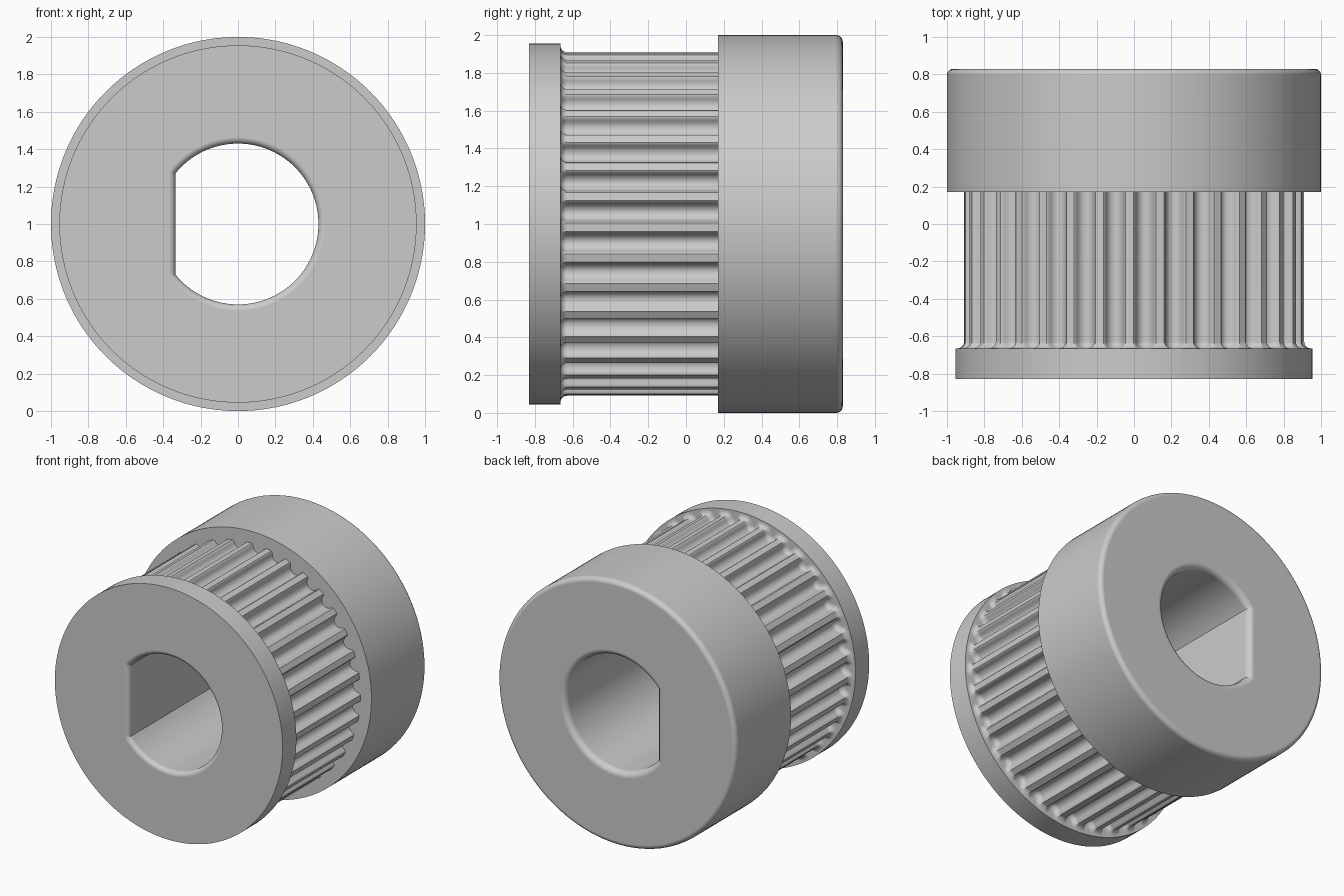
import bpy, bmesh
from math import sin, cos, tan, pi, acos, hypot, radians

cube = bpy.data.objects.get("Cube")
if cube:
    bpy.data.objects.remove(cube, do_unlink=True)

# Main sizes
TEETH, TIP_R = 35, 0.91
FLANGE_R, HUB_R, CORE_R = 0.955, 1.0, 0.8
FRONT, FLANGE_BACK, HUB_FRONT, BACK = -0.83, -0.665, 0.17, 0.83
BORE_R, FLAT = 0.43, 0.335
ARC_STEPS, FLAT_STEPS, FILLET_STEPS = 120, 40, 6

metal = bpy.data.materials.new("plain grey metal")
metal.use_nodes = True
GREY = (0.6, 0.6, 0.6, 1)
metal.diffuse_color = GREY
metal.node_tree.nodes["Principled BSDF"].inputs["Base Color"].default_value = GREY


def loft(name, rings, cyclic=False):
    """Join rings of equal point count; a ring is (y, [(x, z), ...])."""
    bm = bmesh.new()
    rows = [[bm.verts.new((x, y, z + 1)) for x, z in pts] for y, pts in rings]
    pairs = list(zip(rows, rows[1:]))
    if cyclic:
        pairs.append((rows[-1], rows[0]))
    for a, b in pairs:
        n = len(a)
        for j in range(n):
            k = (j + 1) % n
            bm.faces.new((a[j], a[k], b[k], b[j]))
    mesh = bpy.data.meshes.new(name)
    bm.to_mesh(mesh)
    bm.free()
    mesh.materials.append(metal)
    obj = bpy.data.objects.new(name, mesh)
    bpy.context.collection.objects.link(obj)
    bpy.ops.object.select_all(action='DESELECT')
    obj.select_set(True)
    bpy.context.view_layer.objects.active = obj
    bpy.ops.object.shade_smooth_by_angle(angle=radians(30))
    mod = obj.modifiers.new("even_shading", 'WEIGHTED_NORMAL')
    mod.keep_sharp = True
    return obj


def ring_angles(grow=0.0):
    a = acos(-(FLAT + grow) / (BORE_R + grow))
    arc = [-a + 2 * a * i / ARC_STEPS for i in range(ARC_STEPS)]
    flat = [a + 2 * (pi - a) * i / FLAT_STEPS for i in range(FLAT_STEPS)]
    return arc, flat


def circle(r):
    arc, flat = ring_angles()
    return [(r * cos(t), r * sin(t)) for t in arc + flat]


def bore(grow=0.0):
    """Round hole with one flat side."""
    arc, flat = ring_angles(grow)
    r, x = BORE_R + grow, -(FLAT + grow)
    return [(r * cos(t), r * sin(t)) for t in arc] + [(x, x * tan(t)) for t in flat]


def fillet(r):
    """Quarter round as (sideways, along) offsets."""
    steps = [pi / 2 * i / FILLET_STEPS for i in range(FILLET_STEPS + 1)]
    return [(r * (1 - cos(q)), r * (1 - sin(q))) for q in steps]


# Flange, bore and hub as one turned body
rings = [(FLANGE_BACK, circle(CORE_R)), (FLANGE_BACK, circle(FLANGE_R)),
         (FRONT, circle(FLANGE_R))]
rings += [(FRONT + d, bore(g)) for g, d in reversed(fillet(0.035))]
rings += [(BACK - d, bore(g)) for g, d in fillet(0.045)]
rings += [(BACK - g, circle(HUB_R - d)) for g, d in fillet(0.035)]
rings += [(HUB_FRONT, circle(HUB_R)), (HUB_FRONT, circle(CORE_R))]
loft("flange_and_hub", rings, cyclic=True)

# Groove half section: (sideways, depth) from lip to bottom
half = [(0.06, 0), (0.056, 0.003), (0.052, 0.01), (0.048, 0.02), (0.045, 0.032),
        (0.039, 0.042), (0.03, 0.052), (0.016, 0.06)]
groove = [(-s, d) for s, d in half] + [(0, 0.063)] + half[::-1]
pitch = 2 * pi / TEETH
phase = radians(-1.1) + pitch / 2
outline = []
for i in range(TEETH):
    for s, d in groove:
        t = phase + i * pitch + s / TIP_R
        outline.append(((TIP_R - d) * cos(t), (TIP_R - d) * sin(t)))


def toothed(grow):
    """Tooth outline pushed outward along its normals."""
    n, pts = len(outline), []
    for i, (x, z) in enumerate(outline):
        (x0, z0), (x1, z1) = outline[i - 1], outline[(i + 1) % n]
        dx, dz = x1 - x0, z1 - z0
        size = hypot(dx, dz)
        pts.append((x + grow * dz / size, z - grow * dx / size))
    return pts


# Toothed band, flaring into the flange
rings = [(HUB_FRONT, toothed(0))]
rings += [(FLANGE_BACK + d, toothed(g)) for g, d in fillet(0.035)]
loft("toothed_band", rings)
